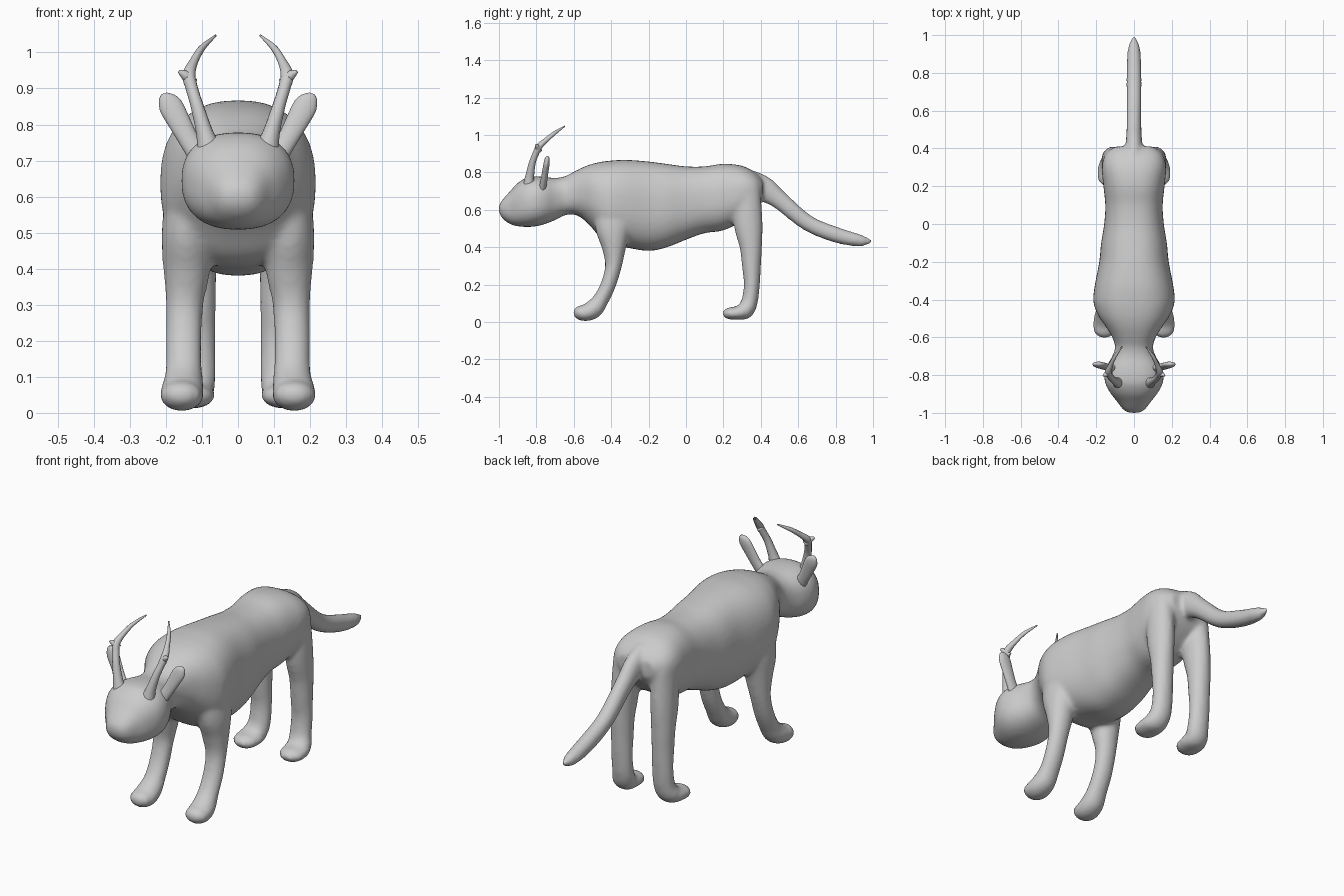
import bpy, bmesh, math
from mathutils import Vector


def catmull(rows, steps):
    """Smoothly interpolate rows of numbers."""
    out = []
    for i in range(len(rows) - 1):
        a, b = rows[max(i - 1, 0)], rows[i]
        c, d = rows[i + 1], rows[min(i + 2, len(rows) - 1)]
        for s in range(steps):
            t = s / steps
            out.append([0.5 * (2 * q + (r - p) * t + (2 * p - 5 * q + 4 * r - u) * t * t
                               + (3 * q - p - 3 * r + u) * t ** 3)
                        for p, q, r, u in zip(a, b, c, d)])
    out.append(list(rows[-1]))
    return out


def tube(bm, rows, mirror=1, sides=20, power=2.0, axis=None, steps=5):
    """Loft of oval rings; a row is x, y, z, half width, half depth."""
    rows = catmull(rows, steps)
    pts = [Vector((r[0] * mirror, r[1], r[2])) for r in rows]
    rings = []
    for i, r in enumerate(rows):
        t = axis or (pts[min(i + 1, len(pts) - 1)] - pts[max(i - 1, 0)]).normalized()
        side = Vector((1, 0, 0))
        side = (side - t * side.dot(t)).normalized()
        up = t.cross(side)
        ring = []
        for k in range(sides):
            a = 2 * math.pi * k / sides
            c, s = math.cos(a), math.sin(a)
            c = math.copysign(abs(c) ** (2 / power), c)
            s = math.copysign(abs(s) ** (2 / power), s)
            ring.append(bm.verts.new(pts[i] + side * c * max(r[3], .002) + up * s * max(r[4], .002)))
        rings.append(ring)
    faces = [bm.faces.new(rings[0]), bm.faces.new(rings[-1][::-1])]
    for a, b in zip(rings, rings[1:]):
        for k in range(sides):
            j = (k + 1) % sides
            faces.append(bm.faces.new((a[k], b[k], b[j], a[j])))
    bmesh.ops.recalc_face_normals(bm, faces=faces)


def finish(bm, name):
    me = bpy.data.meshes.new(name)
    for f in bm.faces:
        f.smooth = True
    bm.to_mesh(me)
    bm.free()
    ob = bpy.data.objects.new(name, me)
    bpy.context.collection.objects.link(ob)
    return ob


# Head, neck and trunk: y, top z, bottom z, half width
profile = [(-1.0, .625, .585, .03), (-.98, .655, .552, .06), (-.94, .70, .523, .09),
           (-.90, .743, .512, .122), (-.85, .772, .508, .15), (-.80, .778, .512, .157),
           (-.75, .775, .525, .143), (-.70, .77, .545, .115), (-.65, .778, .57, .10),
           (-.60, .803, .575, .115), (-.55, .828, .55, .145), (-.50, .846, .50, .18),
           (-.45, .857, .44, .205), (-.40, .863, .41, .216), (-.32, .867, .398, .207),
           (-.20, .858, .38, .184), (-.10, .845, .40, .174), (0, .832, .44, .158),
           (.10, .832, .475, .152), (.20, .846, .49, .162), (.30, .835, .54, .17),
           (.37, .80, .60, .15), (.41, .76, .66, .10)]
body = bmesh.new()
tube(body, [(0, y, (t + b) / 2, w, (t - b) / 2) for y, t, b, w in profile],
     sides=40, power=2.4, axis=Vector((0, 1, 0)))

# Tail
tube(body, [(0, .34, .745, .05, .07), (0, .42, .708, .045, .068), (0, .50, .652, .04, .05),
            (0, .65, .53, .04, .043), (0, .80, .467, .04, .042), (0, .92, .437, .034, .034),
            (0, .97, .432, .018, .02), (0, 1.0, .43, .004, .004)])

# Legs with paws
front_leg = [(.14, -.38, .62, .06, .11), (.142, -.39, .50, .07, .095), (.142, -.385, .40, .066, .066),
             (.148, -.388, .30, .052, .045), (.15, -.415, .20, .05, .041), (.15, -.455, .12, .051, .043),
             (.153, -.492, .072, .058, .051), (.156, -.535, .05, .061, .046),
             (.156, -.578, .05, .052, .036), (.156, -.602, .05, .02, .015)]
hind_leg = [(.105, .32, .70, .06, .08), (.112, .333, .52, .06, .077), (.115, .347, .40, .056, .06),
            (.115, .35, .30, .054, .051), (.115, .352, .20, .053, .043), (.116, .34, .11, .055, .044),
            (.125, .315, .062, .06, .047), (.13, .27, .048, .066, .036),
            (.13, .225, .045, .056, .031), (.13, .198, .042, .025, .015)]
for m in (-1, 1):
    tube(body, front_leg, m)
    tube(body, hind_leg, m)

# Merge all body parts into one soft skin
ob = finish(body, "body")
rm = ob.modifiers.new("skin", 'REMESH')
rm.mode = 'VOXEL'
rm.voxel_size = .011
rm.use_smooth_shade = True
sm = ob.modifiers.new("soften", 'SMOOTH')
sm.factor = .5
sm.iterations = 7

# Ears
ears = bmesh.new()
for m in (-1, 1):
    tube(ears, [(.10, -.77, .70, .03, .02), (.135, -.76, .755, .028, .018), (.162, -.752, .805, .031, .017),
                (.186, -.745, .85, .033, .016), (.20, -.742, .874, .022, .012), (.205, -.741, .886, .008, .005)], m)
finish(ears, "ears")

# Antlers with a short side prong
antlers = bmesh.new()
for m in (-1, 1):
    tube(antlers, [(.08, -.84, .73, .035, .032), (.092, -.836, .775, .024, .024), (.113, -.822, .85, .018, .018),
                   (.128, -.803, .90, .017, .017), (.136, -.785, .938, .018, .017), (.122, -.745, .975, .012, .013),
                   (.10, -.70, 1.012, .009, .01), (.062, -.648, 1.047, .003, .003)], m, sides=12)
    tube(antlers, [(.125, -.785, .915, .016, .016), (.146, -.795, .936, .014, .014),
                   (.163, -.803, .947, .005, .005)], m, sides=10)
finish(antlers, "antlers")
